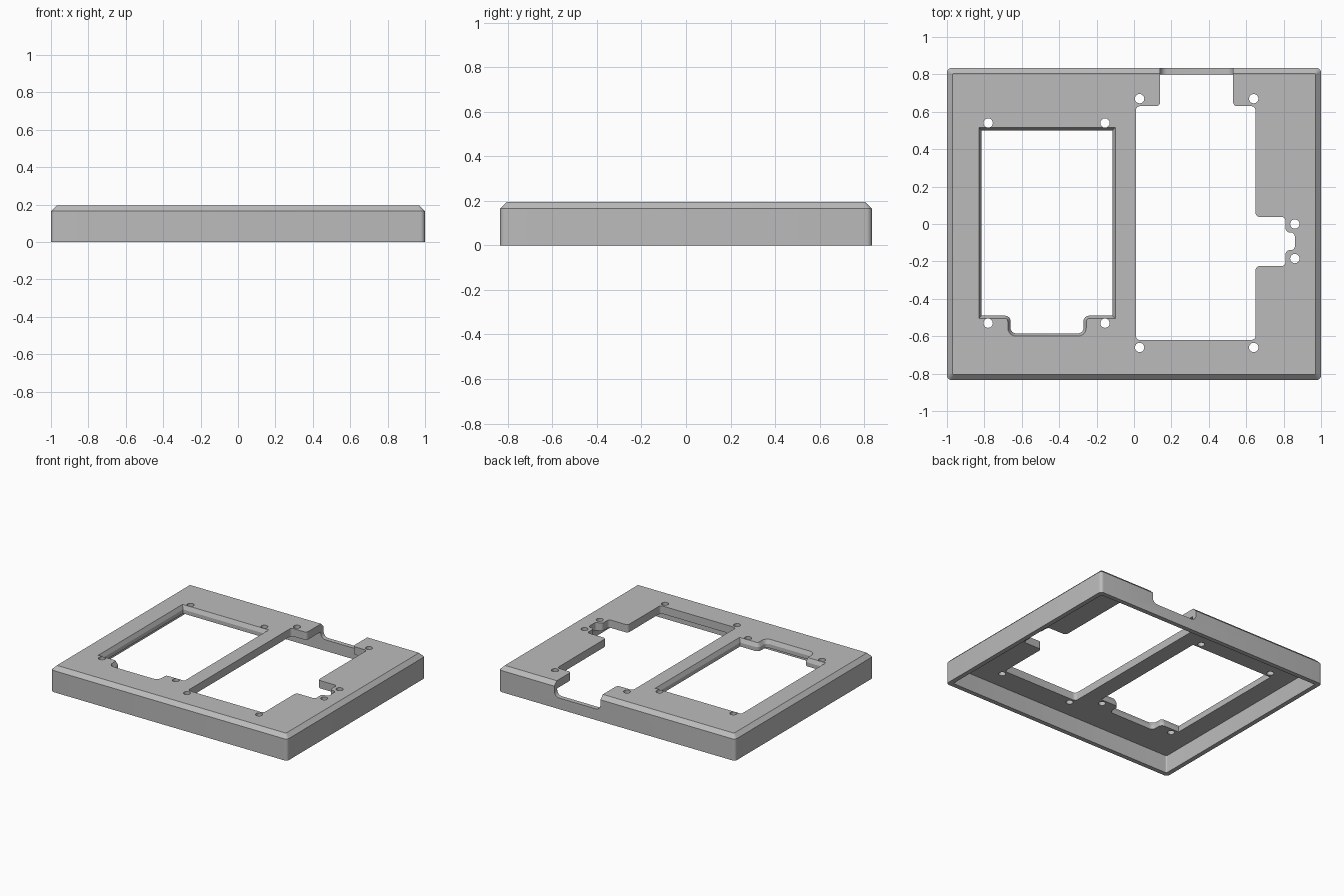
import bpy, bmesh, math
from mathutils import Vector

if "Cube" in bpy.data.objects:
    bpy.data.objects.remove(bpy.data.objects["Cube"])

HX, HY, TOP = 1.0, 0.835, 0.195
CHAMFER, WALL, UNDER = 0.03, 0.035, 0.135

grey = bpy.data.materials.new("plain grey")
grey.use_nodes = True
GREY = (0.5, 0.5, 0.5, 1)
grey.diffuse_color = GREY
grey.node_tree.nodes["Principled BSDF"].inputs["Base Color"].default_value = GREY


def rounded(corners, steps=6):
    """Outline from (x, y, radius) corners, each rounded with an arc."""
    out = []
    for i, (x, y, r) in enumerate(corners):
        p = Vector((x, y))
        if r <= 0:
            out.append(p)
            continue
        a = (Vector(corners[i - 1][:2]) - p).normalized() * r
        b = (Vector(corners[(i + 1) % len(corners)][:2]) - p).normalized() * r
        for k in range(steps + 1):
            t = k / steps * math.pi / 2
            out.append(p + a * (1 - math.sin(t)) + b * (1 - math.cos(t)))
    return out


def rect(hx, hy, r):
    return rounded([(-hx, -hy, r), (hx, -hy, r), (hx, hy, r), (-hx, hy, r)])


def loft(name, layers, upright=False):
    """Solid through (outline, height) layers; upright layers run along y."""
    bm = bmesh.new()
    rings = []
    for outline, h in layers:
        rings.append([bm.verts.new((p.x, h, p.y) if upright else (p.x, p.y, h))
                      for p in outline])
    bm.faces.new(rings[0])
    bm.faces.new(rings[-1])
    n = len(rings[0])
    for low, high in zip(rings, rings[1:]):
        for i in range(n):
            j = (i + 1) % n
            bm.faces.new((low[i], low[j], high[j], high[i]))
    bmesh.ops.recalc_face_normals(bm, faces=bm.faces)
    mesh = bpy.data.meshes.new(name)
    bm.to_mesh(mesh)
    bm.free()
    obj = bpy.data.objects.new(name, mesh)
    bpy.context.collection.objects.link(obj)
    mesh.materials.append(grey)
    return obj


# Outer body with a chamfered top edge
cover = loft("cover_plate", [
    (rect(HX, HY, 0.025), 0),
    (rect(HX, HY, 0.025), TOP - CHAMFER),
    (rect(HX - CHAMFER, HY - CHAMFER, 0.008), TOP)])


# Left window with a tab at the front; m widens it for the bevelled rim
def window(m):
    r = 0.03
    x0, x1, y0, y1 = -0.815 - m, -0.115 + m, -0.49 - m, 0.5 + m
    t0, t1, ty = -0.66 - m, -0.27 + m, -0.585 - m
    return rounded([(x0, y1, 0), (x0, y0, 0), (t0, y0, r - m), (t0, ty, r + m),
                    (t1, ty, r + m), (t1, y0, r - m), (x1, y0, 0), (x1, y1, 0)])


# Right opening with a back channel and a stepped side pocket
R = 0.022
opening = rounded([
    (0.01, -0.62, R), (0.65, -0.62, R), (0.65, -0.225, R), (0.81, -0.225, R),
    (0.81, -0.14, R), (0.86, -0.14, R), (0.86, -0.045, R), (0.81, -0.045, R),
    (0.81, 0.038, R), (0.65, 0.038, R), (0.65, 0.63, R), (0.53, 0.63, R),
    (0.53, 0.75, 0), (0.14, 0.75, 0), (0.14, 0.63, R), (0.01, 0.63, R)])

# Notch in the back wall, rounded at the bottom
notch = rounded([(0.14, 0.085, 0.04), (0.53, 0.085, 0.04), (0.53, 0.3, 0), (0.14, 0.3, 0)])

BEVEL = 0.015
cutters = [
    loft("cavity", [(rect(HX - WALL, HY - WALL, 0.01), -0.1),
                    (rect(HX - WALL, HY - WALL, 0.01), UNDER)]),
    loft("window", [(window(0), 0.05), (window(0), TOP - 2 * BEVEL),
                    (window(BEVEL), TOP), (window(BEVEL), 0.3)]),
    loft("opening", [(opening, 0.05), (opening, 0.3)]),
    loft("notch", [(notch, 0.7), (notch, 0.9)], upright=True)]

# Screw holes around both openings
holes = [(x, y) for x in (-0.78, -0.155) for y in (-0.53, 0.54)]
holes += [(x, y) for x in (0.03, 0.64) for y in (-0.66, 0.67)]
holes += [(0.86, 0), (0.86, -0.185)]
for x, y in holes:
    circle = [Vector((x + 0.025 * math.cos(k * math.tau / 24),
                      y + 0.025 * math.sin(k * math.tau / 24))) for k in range(24)]
    cutters.append(loft("hole", [(circle, 0.05), (circle, 0.3)]))

# Cut everything out of the body
bpy.context.view_layer.objects.active = cover
for cutter in cutters:
    mod = cover.modifiers.new("cut", "BOOLEAN")
    mod.operation = "DIFFERENCE"
    mod.solver = "EXACT"
    mod.object = cutter
    bpy.ops.object.modifier_apply(modifier=mod.name)
    bpy.data.objects.remove(cutter)

bpy.ops.object.select_all(action="DESELECT")
cover.select_set(True)
bpy.ops.object.shade_smooth_by_angle(angle=math.radians(25))
